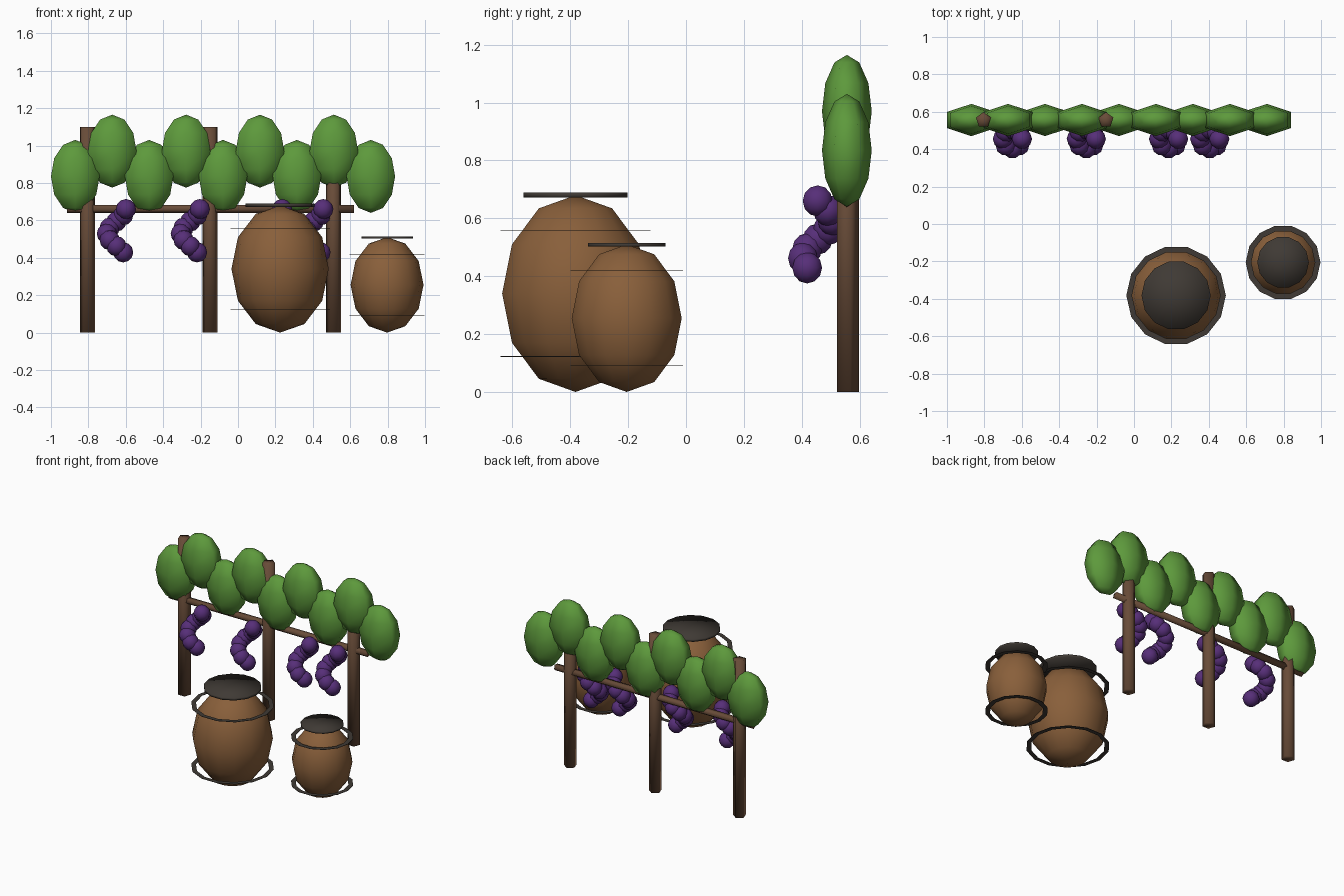
import bpy, bmesh
from math import sin, cos, pi, radians
from mathutils import Matrix, Vector

cube = bpy.data.objects.get("Cube")
if cube:
    bpy.data.objects.remove(cube, do_unlink=True)


def material(name, rgb):
    m = bpy.data.materials.new(name)
    m.use_nodes = True
    m.diffuse_color = (*rgb, 1)
    bsdf = m.node_tree.nodes["Principled BSDF"]
    bsdf.inputs["Base Color"].default_value = (*rgb, 1)
    bsdf.inputs["Roughness"].default_value = 0.8
    return m


LEAF = material("leaf green", (0.11, 0.32, 0.045))
CLAY = material("clay brown", (0.25, 0.115, 0.043))
WOOD = material("post brown", (0.14, 0.072, 0.04))
GRAPE = material("grape purple", (0.095, 0.028, 0.19))
DARK = material("dark iron", (0.05, 0.042, 0.035))


def ball_profile(rings=6):
    return [(sin(pi * i / rings), -cos(pi * i / rings)) for i in range(rings + 1)]


def rod_profile(radius, length):
    return [(0, 0), (radius, 0), (radius, length), (0, length)]


def lathe(bm, profile, sides, matrix, start=0.0):
    """Spin a (radius, height) profile about z, then place it with a matrix."""
    part = bmesh.new()
    points = [part.verts.new((r * cos(start), r * sin(start), z)) for r, z in profile]
    edges = [part.edges.new(pair) for pair in zip(points, points[1:])]
    bmesh.ops.spin(part, geom=points + edges, cent=(0, 0, 0), axis=(0, 0, 1),
                   angle=2 * pi, steps=sides)
    bmesh.ops.remove_doubles(part, verts=part.verts, dist=0.0001)
    bmesh.ops.dissolve_degenerate(part, edges=part.edges, dist=0.0001)
    part.transform(matrix)
    bmesh.ops.recalc_face_normals(part, faces=part.faces)
    temp = bpy.data.meshes.new("temp")
    part.to_mesh(temp)
    part.free()
    bm.from_mesh(temp)
    bpy.data.meshes.remove(temp)


def finish(bm, name, mat, smooth=True):
    mesh = bpy.data.meshes.new(name)
    bm.to_mesh(mesh)
    bm.free()
    mesh.materials.append(mat)
    for p in mesh.polygons:
        p.use_smooth = smooth
    obj = bpy.data.objects.new(name, mesh)
    bpy.context.collection.objects.link(obj)
    return obj


def single(name, mat, profile, sides, matrix, start=0.0, smooth=True):
    bm = bmesh.new()
    lathe(bm, profile, sides, matrix, start)
    return finish(bm, name, mat, smooth)


def place(x, y, z, scale=(1, 1, 1)):
    return Matrix.Translation((x, y, z)) @ Matrix.Diagonal((*scale, 1))


# Trellis posts and the rail between them
ROW_Y = 0.556
for i, x in enumerate((-0.805, -0.15, 0.51)):
    single(f"trellis_post_{i + 1}", WOOD, rod_profile(0.042, 1.1), 5,
           place(x, ROW_Y, 0), pi / 2)
single("trellis_rail", WOOD, rod_profile(0.024, 1.535), 5,
       place(-0.915, ROW_Y, 0.662) @ Matrix.Rotation(pi / 2, 4, "Y"))

# Leaf clumps, alternating low and high along the row
for i in range(9):
    z = 0.97 if i % 2 else 0.835
    single(f"leaf_clump_{i + 1}", LEAF, ball_profile(), 6,
           place(-0.87 + 0.1975 * i, ROW_Y, z, (0.15, 0.086, 0.195)), pi / 2)

# Grape bunches, each a descending spiral of berries
for n, x in enumerate((-0.65, -0.255, 0.185, 0.405)):
    bm = bmesh.new()
    for k in range(8):
        a = radians(45 * k)
        lathe(bm, ball_profile(), 10,
              place(x + 0.051 * cos(a), 0.455 + 0.051 * sin(a), 0.66 - 0.033 * k,
                    (0.054,) * 3))
    finish(bm, f"grape_bunch_{n + 1}", GRAPE)


# Jars with a thin lid and two flat hoops
def jar(name, x, y, radius, height, lid_radius, hoop_radius):
    half = height / 2
    single(f"{name}_body", CLAY, ball_profile(), 14,
           place(x, y, half, (radius, radius, half)))
    single(f"{name}_lid", DARK, rod_profile(lid_radius, 0.025 * height), 14,
           place(x, y, height - 0.008))
    inner, t = hoop_radius - 0.03, 0.001
    section = [(inner, -t), (hoop_radius, -t), (hoop_radius, t), (inner, t), (inner, -t)]
    for label, side in (("lower", -1), ("upper", 1)):
        single(f"{name}_{label}_hoop", DARK, section, 14,
               place(x, y, half + side * 0.32 * height), smooth=False)


jar("large_jar", 0.225, -0.382, 0.26, 0.68, 0.185, 0.266)
jar("small_jar", 0.797, -0.205, 0.195, 0.51, 0.138, 0.2)
